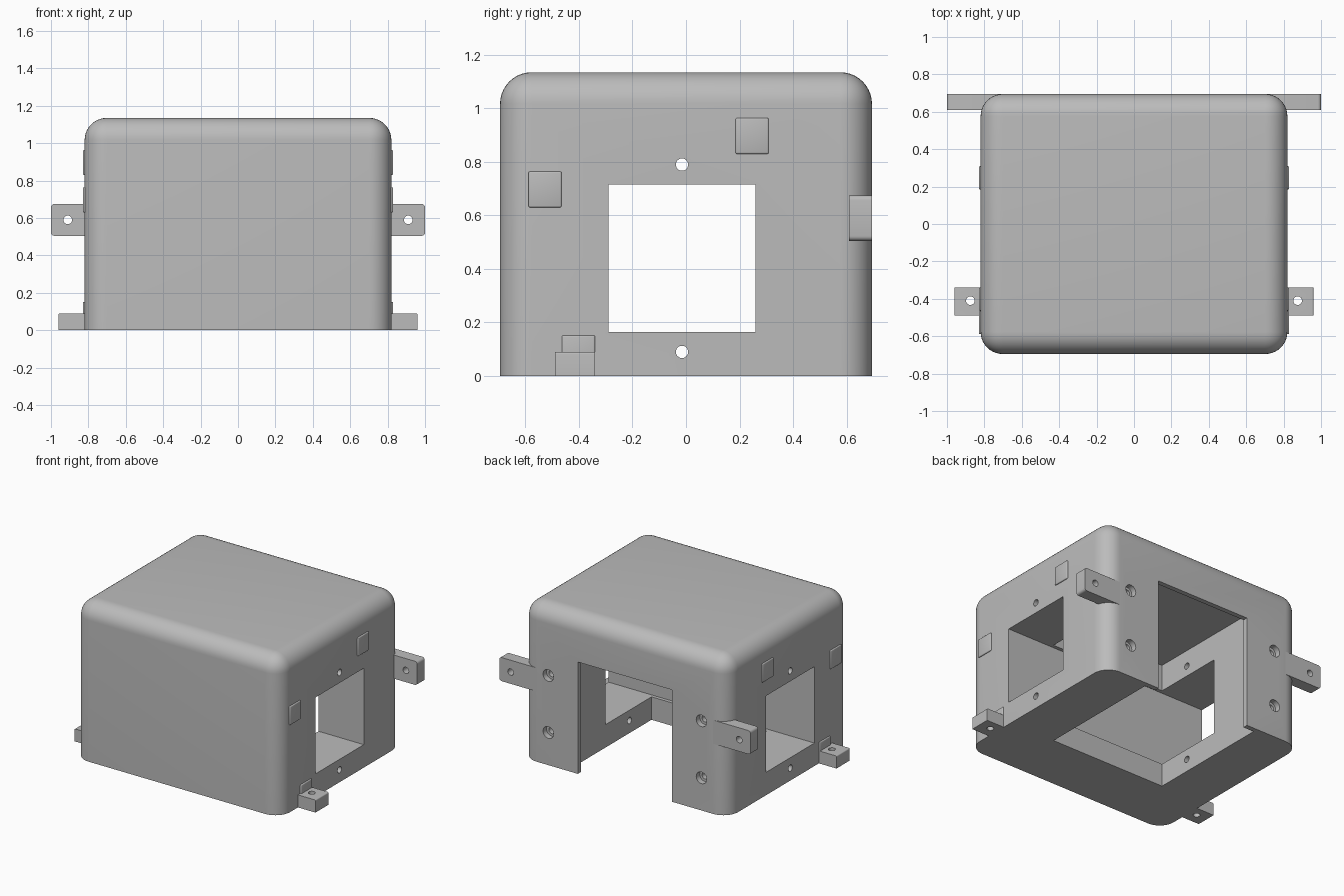
import bpy, bmesh, math
from mathutils import Vector

old = bpy.data.objects.get("Cube")
if old:
    bpy.data.objects.remove(old, do_unlink=True)

grey = bpy.data.materials.new("light grey plastic")
grey.use_nodes = True
colour = (0.5, 0.5, 0.5, 1)
grey.diffuse_color = colour
grey.node_tree.nodes["Principled BSDF"].inputs["Base Color"].default_value = colour


def finish(name, bm):
    mesh = bpy.data.meshes.new(name)
    bmesh.ops.recalc_face_normals(bm, faces=bm.faces)
    bm.to_mesh(mesh)
    bm.free()
    mesh.materials.append(grey)
    obj = bpy.data.objects.new(name, mesh)
    bpy.context.collection.objects.link(obj)
    return obj


def block(name, lo, hi, radius=0, pick=None, segments=4):
    """Box between two corners, with the picked edges rounded."""
    bm = bmesh.new()
    bmesh.ops.create_cube(bm, size=1)
    lo, hi = Vector(lo), Vector(hi)
    for v in bm.verts:
        v.co = (lo + hi) / 2 + v.co * (hi - lo)
    if radius:
        edges = [e for e in bm.edges if pick(e, lo, hi)]
        bmesh.ops.bevel(bm, geom=edges, offset=radius, offset_type='OFFSET',
                        segments=segments, profile=0.5, affect='EDGES')
    return finish(name, bm)


def rod(name, centre, radius, depth, axis):
    """Cylinder along one axis."""
    bm = bmesh.new()
    bmesh.ops.create_cone(bm, cap_ends=True, segments=24, radius1=radius,
                          radius2=radius, depth=depth)
    turn = Vector((0, 0, 1)).rotation_difference(Vector(axis)).to_matrix()
    for v in bm.verts:
        v.co = turn @ v.co + Vector(centre)
    return finish(name, bm)


def cut(target, cutters):
    for c in cutters:
        mod = target.modifiers.new("cut", 'BOOLEAN')
        mod.operation = 'DIFFERENCE'
        mod.solver = 'EXACT'
        mod.object = c
    bpy.context.view_layer.update()
    graph = bpy.context.evaluated_depsgraph_get()
    result = bpy.data.meshes.new_from_object(target.evaluated_get(graph))
    target.modifiers.clear()
    target.data = result
    for c in cutters:
        bpy.data.objects.remove(c, do_unlink=True)


def smooth(obj):
    bpy.ops.object.select_all(action='DESELECT')
    obj.select_set(True)
    bpy.context.view_layer.objects.active = obj
    bpy.ops.object.shade_smooth_by_angle(angle=math.radians(30))


def span(x0, x1, side):
    return sorted((x0 * side, x1 * side))


X, Y, Z = (1, 0, 0), (0, 1, 0), (0, 0, 1)

# Rounded housing with a flat, sharp-edged base
housing = block("housing", (-0.82, -0.695, 0), (0.82, 0.695, 1.135), 0.118,
                lambda e, lo, hi: any(v.co.z > lo.z + 0.01 for v in e.verts), 10)

# Inner chamber open below, rear doorway, and the passage through both sides
cutters = [
    block("chamber_cutter", (-0.46, -0.265, -0.1), (0.46, 0.66, 0.905)),
    block("doorway_cutter", (-0.375, 0.5, -0.2), (0.375, 0.8, 0.805)),
    block("passage_cutter", (-1, -0.29, 0.165), (1, 0.26, 0.715)),
]
# Side screw holes above and below the passage
for z in (0.09, 0.79):
    cutters.append(rod("side_hole_cutter", (0, -0.015, z), 0.023, 2, X))
# Counterbored rear screw holes
for side in (-1, 1):
    for z in (0.235, 0.645):
        cutters.append(rod("counterbore_cutter", (0.61 * side, 0.72, z), 0.042, 0.13, Y))
        cutters.append(rod("rear_hole_cutter", (0.61 * side, 0.6, z), 0.024, 0.3, Y))
cut(housing, cutters)
smooth(housing)

# Matching fittings on both sides
for side, word in ((1, "left"), (-1, "right")):
    # Rear mounting ear
    a, b = span(0.7, 1.0, side)
    ear = block(word + "_mounting_ear", (a, 0.61, 0.505), (b, 0.695, 0.675), 0.018,
                lambda e, lo, hi: all(abs(v.co.x) > 0.99 for v in e.verts)
                and abs(e.verts[0].co.z - e.verts[1].co.z) < 0.01)
    cut(ear, [rod("ear_hole_cutter", (0.91 * side, 0.65, 0.59), 0.023, 0.4, Y)])
    smooth(ear)

    # Low foot tab
    a, b = span(0.8, 0.96, side)
    foot = block(word + "_foot_tab", (a, -0.49, 0), (b, -0.34, 0.09), 0.008,
                 lambda e, lo, hi: all(abs(v.co.x) > 0.95 and v.co.z > 0.05 for v in e.verts))
    cut(foot, [rod("foot_hole_cutter", (0.875 * side, -0.41, 0.05), 0.023, 0.4, Z)])
    smooth(foot)

    # Thin raised pads
    a, b = span(0.8, 0.829, side)
    for label, y, z in (("front", -0.527, 0.697), ("rear", 0.247, 0.897), ("low", -0.402, 0.085)):
        pad = block(f"{word}_{label}_pad", (a, y - 0.062, z - 0.067), (b, y + 0.062, z + 0.067),
                    0.006, lambda e, lo, hi: any(abs(v.co.x) > 0.82 for v in e.verts), 3)
        smooth(pad)
